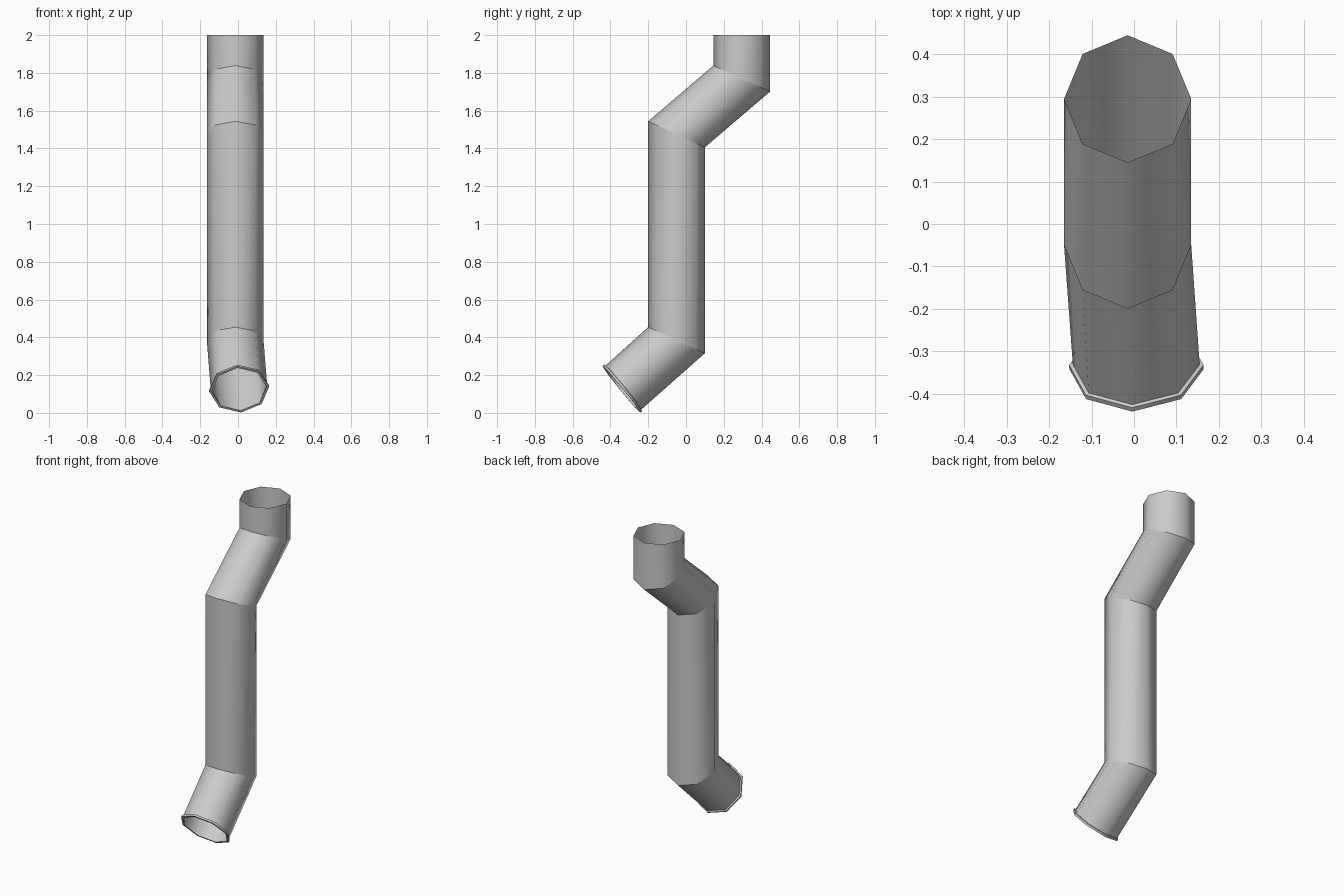
import bpy, bmesh, math
from mathutils import Vector

cube = bpy.data.objects.get("Cube")
if cube:
    bpy.data.objects.remove(cube, do_unlink=True)

SIDES = 8
RADIUS = 0.15

grey = bpy.data.materials.new("pipe grey")
grey.use_nodes = True
grey.diffuse_color = (0.6, 0.6, 0.6, 1)
grey.node_tree.nodes["Principled BSDF"].inputs["Base Color"].default_value = (0.6, 0.6, 0.6, 1)


def ring(center, u, v, radius):
    """Octagon of points around a centre, in the plane of u and v."""
    angles = [2 * math.pi * i / SIDES for i in range(SIDES)]
    return [Vector(center) + radius * (math.cos(a) * u + math.sin(a) * v) for a in angles]


def loft(name, rings):
    """Open tube through the rings: smooth around, sharp across each ring."""
    bm = bmesh.new()
    loops = [[bm.verts.new(p) for p in points] for points in rings]
    for lower, upper in zip(loops, loops[1:]):
        for i in range(SIDES):
            j = (i + 1) % SIDES
            bm.faces.new((lower[i], lower[j], upper[j], upper[i])).smooth = True
    for loop in loops:
        for i in range(SIDES):
            bm.edges.get((loop[i], loop[(i + 1) % SIDES])).smooth = False
    mesh = bpy.data.meshes.new(name)
    bm.to_mesh(mesh)
    bm.free()
    mesh.materials.append(grey)
    obj = bpy.data.objects.new(name, mesh)
    bpy.context.collection.objects.link(obj)
    return obj


# Outlet frame: the mouth points forward and down, with a slight twist
outlet = Vector((0.006, -0.342, 0.125))
normal = Vector((0.05, -0.776, -0.63)).normalized()
side = Vector((1, 0, 0.08))
side = (side - side.dot(normal) * normal).normalized()
down = side.cross(normal)

# Bent pipe: outlet, three mitred bends and a level open top
X = -0.015
across = Vector((1, 0, 0))
mitre = Vector((0, 1, -0.46))
level = Vector((0, 1, 0))
rings = [ring(outlet - 0.012 * normal, side, down, RADIUS)]
for y, z in [(-0.05, 0.385), (-0.05, 1.475), (0.295, 1.77)]:
    rings.append(ring((X, y, z), across, mitre, RADIUS))
rings.append(ring((X, 0.295, 2.0), across, level, RADIUS))
loft("bent_pipe", rings)

# Thin raised lip around the outlet
lip_profile = [(0.146, -0.012), (0.146, 0), (0.159, 0), (0.159, -0.012), (0.15, -0.014)]
loft("outlet_lip", [ring(outlet + d * normal, side, down, r) for r, d in lip_profile])
